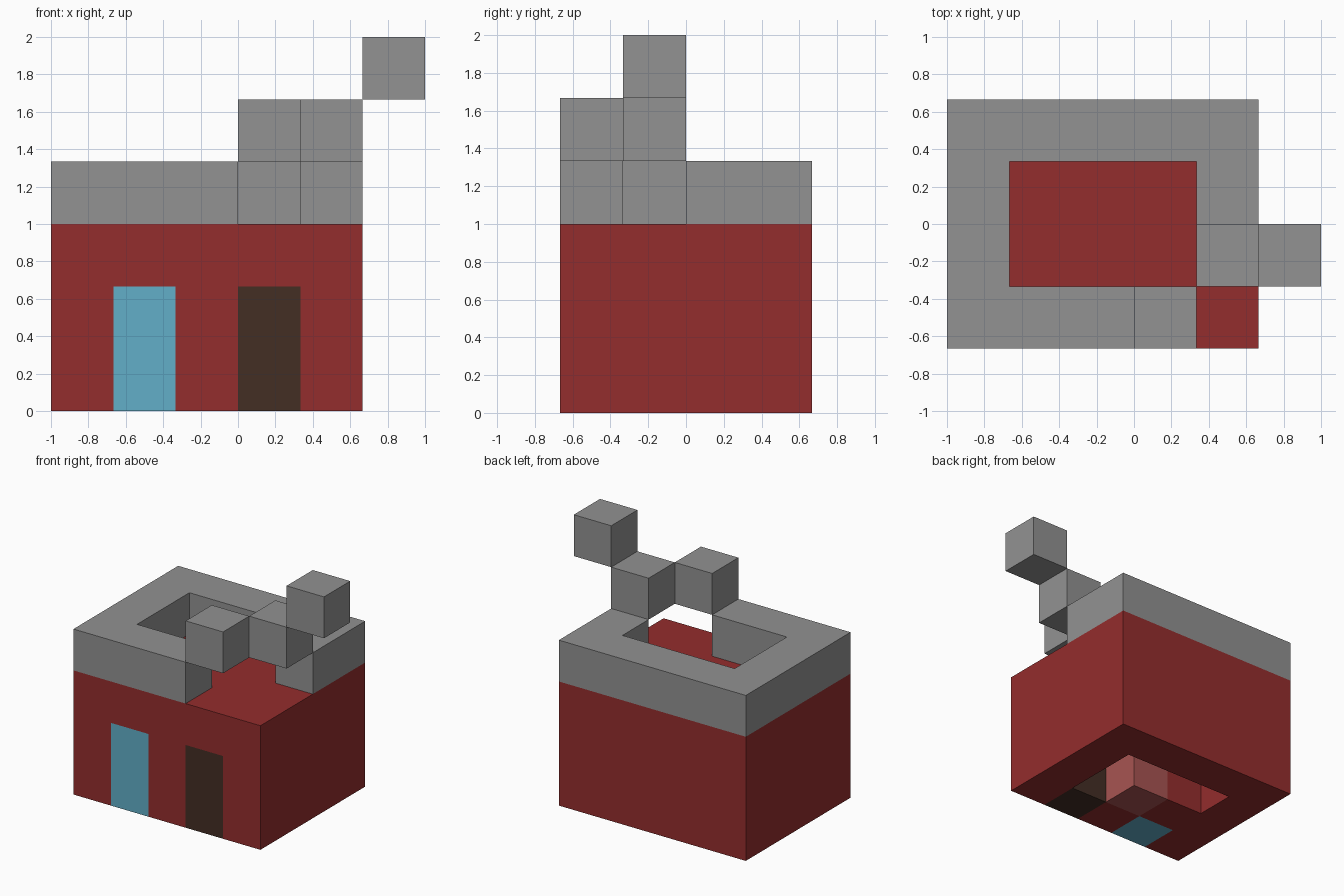
import bpy
import bmesh
from itertools import product
from mathutils import Vector

CELL = 1 / 3
ORIGIN = Vector((-1, -2 / 3, 0))

cube = bpy.data.objects.get("Cube")
if cube:
    bpy.data.objects.remove(cube)


def srgb(r, g, b):
    """Convert 0-255 display values to a linear colour."""
    def linear(c):
        c /= 255
        return c / 12.92 if c < 0.04 else ((c + 0.055) / 1.055) ** 2.4
    return (linear(r), linear(g), linear(b), 1)


def material(name, colour):
    mat = bpy.data.materials.new(name)
    mat.use_nodes = True
    mat.diffuse_color = colour
    mat.node_tree.nodes["Principled BSDF"].inputs["Base Color"].default_value = colour
    return mat


def block(x, y, z):
    """All cells in a box; each argument is a (first, last) pair."""
    return set(product(*(range(a, b + 1) for a, b in (x, y, z))))


def build(name, cells, mat, solid):
    """Make a part from cells, leaving out faces hidden against other cells."""
    bm = bmesh.new()
    for cell in sorted(cells):
        for axis, side in product(range(3), (0, 1)):
            neighbour = list(cell)
            neighbour[axis] += 2 * side - 1
            if tuple(neighbour) in solid:
                continue
            corners = []
            for u, v in ((0, 0), (1, 0), (1, 1), (0, 1)):
                p = Vector(cell)
                p[axis] += side
                p[(axis + 1) % 3] += u
                p[(axis + 2) % 3] += v
                corners.append(bm.verts.new(ORIGIN + p * CELL))
            bm.faces.new(corners if side else corners[::-1])
    bmesh.ops.remove_doubles(bm, verts=bm.verts, dist=0.001)
    mesh = bpy.data.meshes.new(name)
    bm.to_mesh(mesh)
    bm.free()
    mesh.materials.append(mat)
    bpy.context.collection.objects.link(bpy.data.objects.new(name, mesh))


red = material("brick red", srgb(148, 45, 45))
grey = material("stone grey", srgb(146, 146, 146))
blue = material("window blue", srgb(98, 175, 200))
brown = material("door brown", srgb(67, 46, 36))
pink = material("dusty pink", srgb(168, 84, 82))

# Openings and bed stand inside the hollow house
window = block((1, 1), (0, 0), (0, 1))
door = block((3, 3), (0, 0), (0, 1))
pillow = {(2, 1, 0)}
blanket = {(1, 1, 0)}
room = block((1, 3), (1, 2), (0, 1))
house = block((0, 4), (0, 3), (0, 2)) - room - window - door

# Parapet ring, broken at the front left corner
ring = block((0, 4), (0, 3), (3, 3)) - block((1, 3), (1, 2), (3, 3))
ring -= {(3, 0, 3), (4, 0, 3), (4, 1, 3)}

parts = [
    ("house_walls_and_roof", house, red),
    ("window", window, blue),
    ("door", door, brown),
    ("bed_pillow", pillow, pink),
    ("bed_blanket", blanket, red),
    ("parapet", ring, grey),
    ("floating_block_front", {(3, 0, 4)}, grey),
    ("floating_block_side", {(4, 1, 4)}, grey),
    ("floating_block_top", {(5, 1, 5)}, grey),
]
solid = set().union(*(cells for _, cells, _ in parts))
for name, cells, mat in parts:
    build(name, cells, mat, solid)
